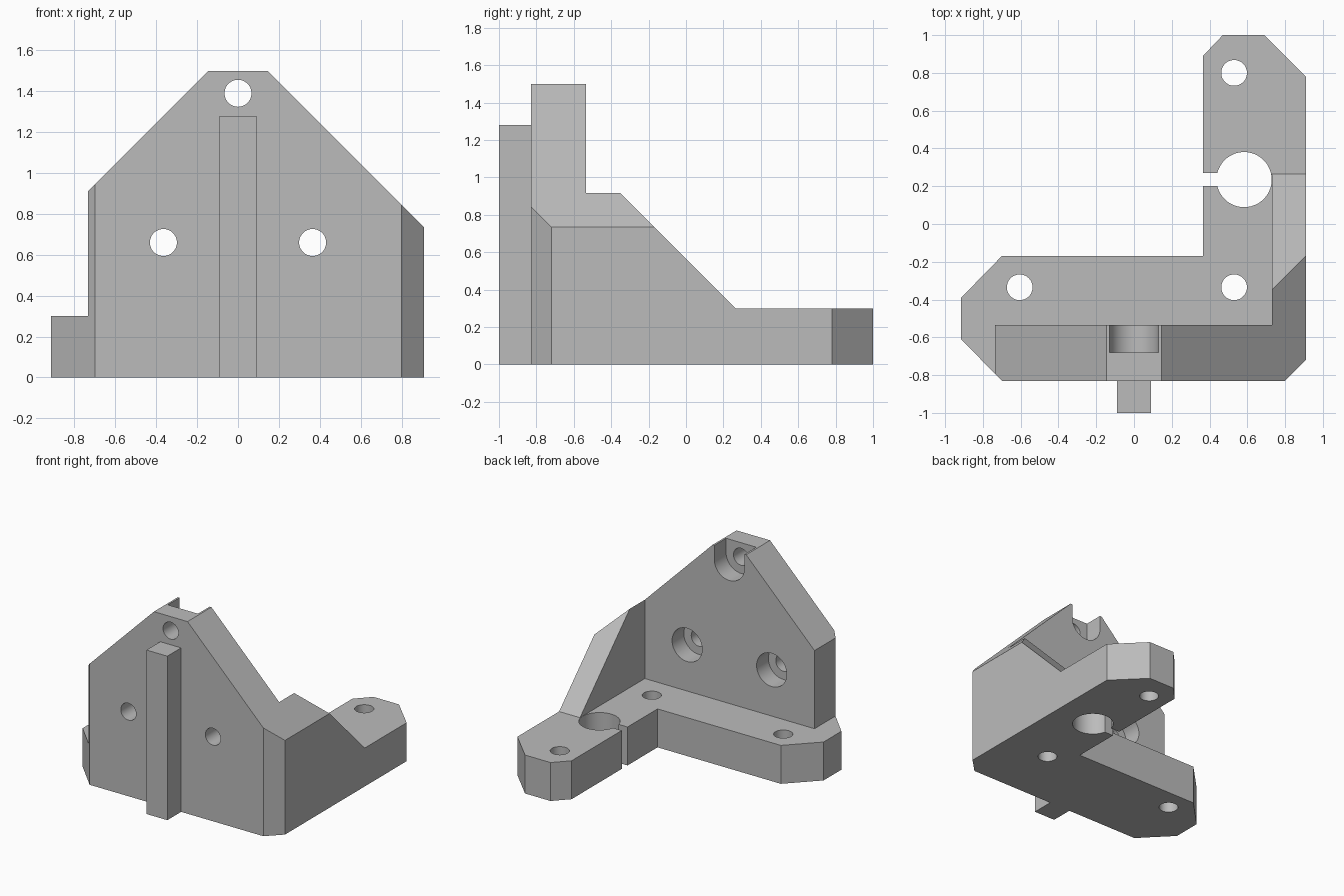
import bpy, bmesh
from math import sin, cos, pi, radians

if "Cube" in bpy.data.objects:
    bpy.data.objects.remove(bpy.data.objects["Cube"])

grey = bpy.data.materials.new("plain_grey")
grey.use_nodes = True
colour = (0.5, 0.5, 0.5, 1)
grey.diffuse_color = colour
grey.node_tree.nodes["Principled BSDF"].inputs["Base Color"].default_value = colour

PLACE = {"x": lambda a, b, t: (t, a, b),
         "y": lambda a, b, t: (a, t, b),
         "z": lambda a, b, t: (a, b, t)}


def prism(name, outline, axis, lo, hi):
    """Extrude a flat outline along one axis."""
    bm = bmesh.new()
    face = bm.faces.new([bm.verts.new(PLACE[axis](a, b, lo)) for a, b in outline])
    new = bmesh.ops.extrude_face_region(bm, geom=[face])["geom"]
    shift = PLACE[axis](0, 0, hi - lo)
    bmesh.ops.translate(bm, vec=shift, verts=[v for v in new if isinstance(v, bmesh.types.BMVert)])
    bmesh.ops.recalc_face_normals(bm, faces=bm.faces)
    mesh = bpy.data.meshes.new(name)
    bm.to_mesh(mesh)
    bm.free()
    mesh.materials.append(grey)
    obj = bpy.data.objects.new(name, mesh)
    bpy.context.collection.objects.link(obj)
    return obj


def arc(a, b, r, start=0, sweep=2 * pi, n=48):
    return [(a + r * cos(start + sweep * i / n), b + r * sin(start + sweep * i / n))
            for i in range(n if sweep == 2 * pi else n + 1)]


def combine(target, other, operation):
    """Apply a boolean and discard the helper."""
    mod = target.modifiers.new(operation.lower(), "BOOLEAN")
    mod.operation, mod.object, mod.solver = operation, other, "EXACT"
    bpy.context.view_layer.objects.active = target
    bpy.ops.object.modifier_apply(modifier=mod.name)
    bpy.data.objects.remove(other)


# Upright wall and side gusset: L-shaped plan trimmed by the gabled front profile
bracket = prism("corner_bracket",
                [(-0.735, -0.795), (-0.7, -0.83), (0.8, -0.83), (0.91, -0.72),
                 (0.91, 0.265), (0.73, 0.265), (0.73, -0.535), (-0.735, -0.535)],
                "z", 0, 1.6)
combine(bracket, prism("gable", [(-1, -0.1), (1, -0.1), (1, 0.645), (0.145, 1.5),
                                 (-0.145, 1.5), (-1, 0.645)], "y", -1.2, 1.2), "INTERSECT")
combine(bracket, prism("gusset_slope", [(-0.5, 1.065), (0.4, 0.165), (0.4, 1.065)],
                       "x", 0.5, 1.2), "DIFFERENCE")

# Base plate with clipped ends
base = prism("base_plate",
             [(-0.7, -0.83), (0.8, -0.83), (0.91, -0.72), (0.91, 0.78), (0.69, 1),
              (0.47, 1), (0.365, 0.89), (0.365, -0.17), (-0.7, -0.17),
              (-0.915, -0.39), (-0.915, -0.61)], "z", 0, 0.3)
combine(bracket, base, "UNION")

# Base screw holes, and the clamp bore with its slit
for x, y, r in [(-0.605, -0.335, 0.068), (0.53, -0.335, 0.068),
                (0.53, 0.8, 0.068), (0.583, 0.235, 0.146)]:
    combine(bracket, prism("bore", arc(x, y, r), "z", -0.1, 0.4), "DIFFERENCE")
combine(bracket, prism("slit", [(0.3, 0.2), (0.5, 0.2), (0.5, 0.27), (0.3, 0.27)],
                       "z", -0.1, 0.4), "DIFFERENCE")

# Wall screw holes with counterbores behind; the top one opens upward
for x, z in [(-0.365, 0.66), (0.365, 0.66), (0, 1.39)]:
    combine(bracket, prism("bore", arc(x, z, 0.066), "y", -1, -0.4), "DIFFERENCE")
    recess = arc(x, z, 0.13)
    if z > 1:
        recess = arc(x, z, 0.13, pi, pi, 24) + [(0.13, 1.6), (-0.13, 1.6)]
    combine(bracket, prism("counterbore", recess, "y", -0.68, -0.4), "DIFFERENCE")

# Locating rib on the front face
rib = prism("locating_rib", [(-0.09, -1), (0.09, -1), (0.09, -0.83), (-0.09, -0.83)],
            "z", 0, 1.28)

# Merge coplanar faces and smooth only the bores
bm = bmesh.new()
bm.from_mesh(bracket.data)
bmesh.ops.remove_doubles(bm, verts=bm.verts, dist=0.0005)
bmesh.ops.dissolve_limit(bm, angle_limit=radians(1), verts=bm.verts, edges=bm.edges)
bm.to_mesh(bracket.data)
bm.free()
bpy.ops.object.select_all(action="DESELECT")
bracket.select_set(True)
bpy.context.view_layer.objects.active = bracket
bpy.ops.object.shade_smooth_by_angle(angle=radians(30))
